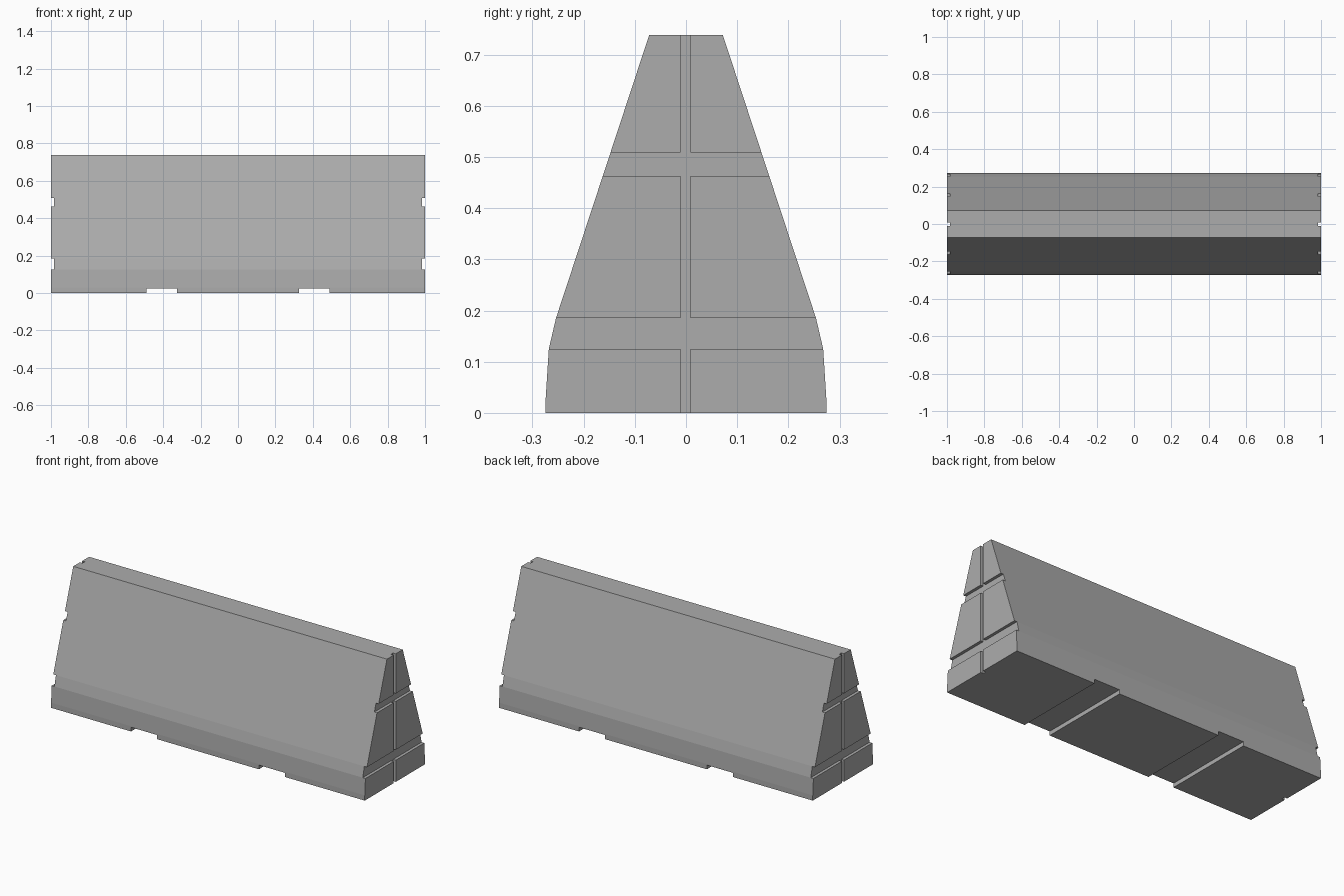
import bpy, bmesh

if "Cube" in bpy.data.objects:
    bpy.data.objects.remove(bpy.data.objects["Cube"])

# Barrier body: tapered cross-section extruded along x
half = [(0.274, 0), (0.274, 0.03), (0.268, 0.125), (0.254, 0.185), (0.072, 0.738)]
outline = half + [(-y, z) for y, z in reversed(half)]
bm = bmesh.new()
face = bm.faces.new([bm.verts.new((-1, y, z)) for y, z in outline])
ext = bmesh.ops.extrude_face_region(bm, geom=[face])
bmesh.ops.translate(bm, vec=(2, 0, 0),
                    verts=[v for v in ext["geom"] if isinstance(v, bmesh.types.BMVert)])
bmesh.ops.recalc_face_normals(bm, faces=bm.faces[:])
mesh = bpy.data.meshes.new("barrier_body")
bm.to_mesh(mesh)
bm.free()
body = bpy.data.objects.new("barrier_body", mesh)
bpy.context.collection.objects.link(body)

# Concrete colour
concrete = bpy.data.materials.new("concrete")
concrete.diffuse_color = (0.413, 0.413, 0.413, 1)
concrete.use_nodes = True
concrete.node_tree.nodes["Principled BSDF"].inputs["Base Color"].default_value = concrete.diffuse_color
mesh.materials.append(concrete)


def cut(name, x, y, z):
    """Subtract the box spanning the given ranges from the body."""
    spans = (x, y, z)
    bpy.ops.mesh.primitive_cube_add(size=1, location=[(a + b) / 2 for a, b in spans])
    box = bpy.context.object
    box.name = name
    box.scale = [abs(b - a) for a, b in spans]
    bpy.ops.object.transform_apply(location=False, rotation=False, scale=True)
    box.data.materials.append(concrete)
    box.hide_render = True
    box.hide_set(True)
    mod = body.modifiers.new(name, 'BOOLEAN')
    mod.operation = 'DIFFERENCE'
    mod.solver = 'EXACT'
    mod.object = box


for s in (-1, 1):
    end = sorted((s * 0.983, s * 1.1))
    # End grooves: two horizontal, one vertical
    cut("lower_groove_cutter", end, (-0.4, 0.4), (0.125, 0.185))
    cut("upper_groove_cutter", end, (-0.4, 0.4), (0.463, 0.509))
    cut("vertical_groove_cutter", end, (-0.011, 0.009), (-0.1, 0.9))
    # Forklift slot under the base
    cut("fork_slot_cutter", sorted((s * 0.325, s * 0.49)), (-0.4, 0.4), (-0.1, 0.024))

# Bake the cuts and remove the cutters
bpy.context.view_layer.update()
dg = bpy.context.evaluated_depsgraph_get()
baked = bpy.data.meshes.new_from_object(body.evaluated_get(dg))
body.modifiers.clear()
body.data = baked
for ob in list(bpy.data.objects):
    if ob.name.split(".")[0].endswith("_cutter"):
        bpy.data.objects.remove(ob)
